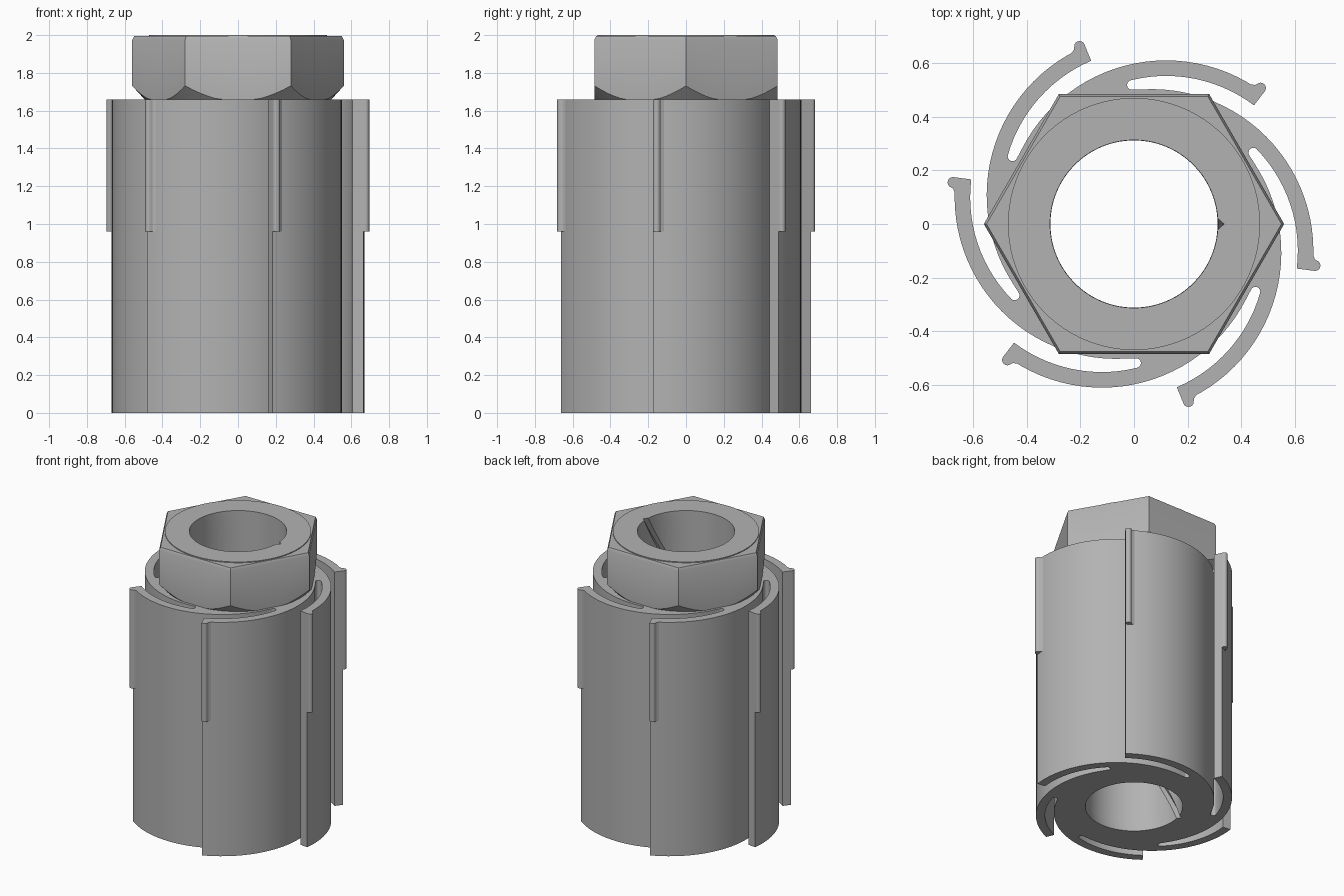
import bpy, bmesh
from math import sin, cos, pi, radians, hypot, atan2
from mathutils import Vector, Matrix

cube = bpy.data.objects.get("Cube")
if cube:
    bpy.data.objects.remove(cube)

HEIGHT, SHOULDER = 2.0, 1.66
STEPS = 90
TWIST = radians(195)
BORE, GROOVE = 0.313, 0.336

steel = bpy.data.materials.new("grey steel")
steel.use_nodes = True
grey = (0.45, 0.45, 0.45, 1)
steel.diffuse_color = grey
steel.node_tree.nodes["Principled BSDF"].inputs["Base Color"].default_value = grey


def finish(bm, name):
    bmesh.ops.remove_doubles(bm, verts=bm.verts, dist=0.0001)
    bmesh.ops.recalc_face_normals(bm, faces=bm.faces)
    mesh = bpy.data.meshes.new(name)
    bm.to_mesh(mesh)
    bm.free()
    obj = bpy.data.objects.new(name, mesh)
    bpy.context.collection.objects.link(obj)
    mesh.materials.append(steel)
    bpy.ops.object.select_all(action='DESELECT')
    obj.select_set(True)
    bpy.context.view_layer.objects.active = obj
    bpy.ops.object.shade_smooth_by_angle(angle=radians(25))
    return obj


def add_loop(bm, points):
    return [bm.verts.new(p) for p in points]


def bridge(bm, lower, upper):
    n = len(lower)
    for i in range(n):
        j = (i + 1) % n
        bm.faces.new((lower[i], lower[j], upper[j], upper[i]))


def fill_between(bm, *loops):
    edges = []
    for loop in loops:
        for a, b in zip(loop, loop[1:] + loop[:1]):
            edges.append(bm.edges.get((a, b)) or bm.edges.new((a, b)))
    bmesh.ops.triangle_fill(bm, edges=edges, use_beauty=True)


def bore_ring(z):
    """Bore section with a V groove that twists along the axis."""
    turn = -TWIST * (HEIGHT - z) / HEIGHT
    pts = []
    for i in range(STEPS):
        a = 2 * pi * i / STEPS + turn
        r = GROOVE if i == 0 else BORE
        pts.append(Vector((r * cos(a), r * sin(a), z)))
    return pts


def arc(center, radius, start, end, count):
    angles = [radians(start + (end - start) * i / count) for i in range(count + 1)]
    return [center + Vector((radius * cos(a), radius * sin(a), 0)) for a in angles]


# Section of one spring arm, repeated six times around the axis
arm_center = Vector((0.066, -0.1, 0))
outer_r, inner_r, slot_r = 0.603, 0.545, 0.018
slot_center = arm_center + Vector((cos(radians(44)), sin(radians(44)), 0)) * (inner_r - slot_r)
previous = Matrix.Rotation(-pi / 3, 3, 'Z') @ arm_center
toward = slot_center - previous
slot_angle = atan2(toward.y, toward.x) * 180 / pi

arm = (arc(slot_center, slot_r, slot_angle + 180, 44, 8)
       + arc(arm_center, inner_r, 44, -7, 14)[1:]
       + arc(arm_center, outer_r, -7, slot_angle + 60, 28)[:-1])
outline = []
for k in range(6):
    spin = Matrix.Rotation(k * pi / 3, 3, 'Z')
    outline += [spin @ p for p in arm]

# Sleeve: slotted outside, grooved bore
bm = bmesh.new()
top = Vector((0, 0, SHOULDER))
low_outer = add_loop(bm, outline)
high_outer = add_loop(bm, [p + top for p in outline])
bridge(bm, low_outer, high_outer)
rings = [add_loop(bm, bore_ring(SHOULDER * i / 24)) for i in range(25)]
for a, b in zip(rings, rings[1:]):
    bridge(bm, a, b)
fill_between(bm, low_outer, rings[0])
fill_between(bm, high_outer, rings[-1])
finish(bm, "slotted_sleeve")

# Rounded ribs on the upper part of each arm tip
rib = arc(Vector((0.675, -0.155, 0)), 0.02, -100, 45, 10)
rib += [Vector((0.675, -0.132, 0)), Vector((0.668, -0.115, 0)), Vector((0.655, -0.14, 0)),
        Vector((0.65, -0.172, 0))]
for k in range(6):
    spin = Matrix.Rotation(k * pi / 3, 3, 'Z')
    bm = bmesh.new()
    low = add_loop(bm, [spin @ p + Vector((0, 0, 0.96)) for p in rib])
    high = add_loop(bm, [spin @ p + top for p in rib])
    bridge(bm, low, high)
    bm.faces.new(low)
    bm.faces.new(high)
    finish(bm, f"tip_rib_{k + 1}")

# Hexagonal head with a conical lower chamfer and a low top disc
corner, chamfer_r, disc_r = 0.56, 0.495, 0.47
apothem = corner * cos(pi / 6)


def hex_ring(rule):
    pts = []
    for i in range(STEPS):
        a = 2 * pi * i / STEPS
        h = apothem / cos(a % (pi / 3) - pi / 6)
        r, z = rule(h)
        pts.append(Vector((r * cos(a), r * sin(a), z)))
    return pts


rules = [
    lambda h: (min(h, chamfer_r), SHOULDER),
    lambda h: (h, SHOULDER + 1.1 * max(h - chamfer_r, 0)),
    lambda h: (h, 1.975),
    lambda h: (h * 0.982, 1.994),
    lambda h: (disc_r, 1.994),
    lambda h: (disc_r, HEIGHT),
]
bm = bmesh.new()
head = [add_loop(bm, hex_ring(rule)) for rule in rules]
bore = [add_loop(bm, bore_ring(HEIGHT - (HEIGHT - SHOULDER) * i / 5)) for i in range(6)]
chain = head + bore
for a, b in zip(chain, chain[1:]):
    bridge(bm, a, b)
fill_between(bm, bore[-1], head[0])
finish(bm, "hex_head")
